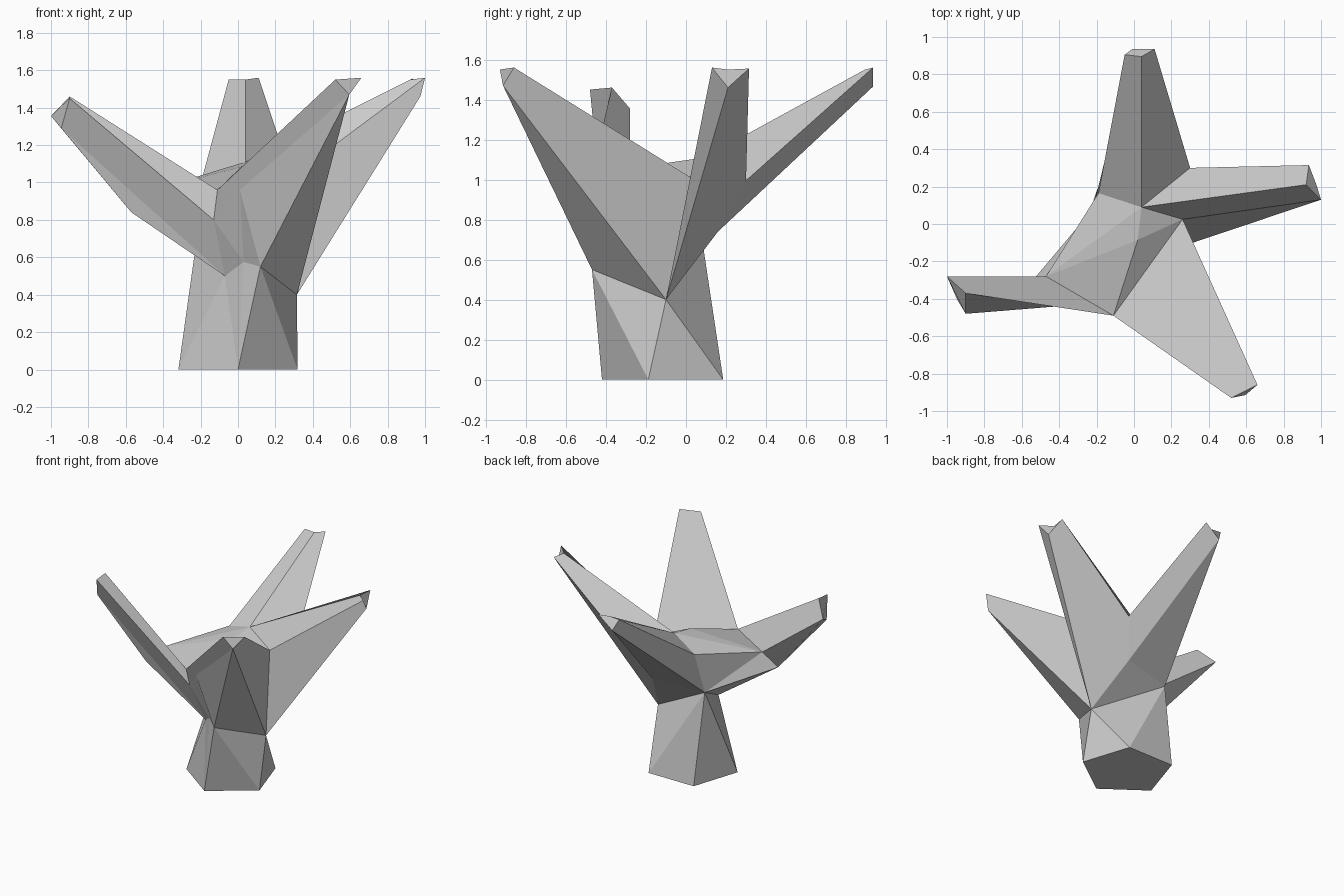
import bpy, bmesh, math

if "Cube" in bpy.data.objects:
    bpy.data.objects.remove(bpy.data.objects["Cube"])

bm = bmesh.new()

# Joints where the limbs meet the trunk and each other
joints = {
    'A': (0.12, -0.47, 0.55), 'B': (0.315, -0.10, 0.40), 'C': (0.18, 0.16, 0.74),
    'D': (-0.22, 0.08, 0.705), 'E': (-0.07, -0.305, 0.50), 'F': (0.30, 0.30, 0.995),
    'G': (-0.11, -0.49, 0.96), 'H': (-0.47, -0.28, 0.955), 'K': (-0.19, 0.165, 1.03),
    'L': (-0.57, -0.335, 0.84), 'M': (0.04, 0.09, 1.11), 'N': (0.26, 0.025, 1.01),
    'O': (0.02, -0.085, 1.085), 'X': (-0.13, -0.418, 0.80), 'Y': (0.01, -0.537, 0.96),
    'Z': (0.03, -0.40, 0.575),
}
P = {k: bm.verts.new(co) for k, co in joints.items()}

# Five-sided foot, numbered 0-4 counter-clockwise from the front corner
for i in range(5):
    a = math.radians(-90 + 72 * i)
    P[str(i)] = bm.verts.new((0.335 * math.cos(a), -0.085 + 0.335 * math.sin(a), 0))


def faces(names):
    for f in names.split():
        bm.faces.new([P[c] for c in f])


def limb(root, tip, order):
    """Bridge a ring of joints to a smaller tip ring and cap the end."""
    ends = [bm.verts.new(co) for co in tip]
    n = len(root)
    for i in range(n):
        j = (i + 1) % n
        p, q = ends[order[i]], ends[order[j]]
        ring = [P[root[i]], P[root[j]], q]
        bm.faces.new(ring if p is q else ring + [p])
    bm.faces.new(ends)


# Trunk
faces("43210 01A 1BA 12B 2DB 23D 34D 4ED 40E 0ZE 0AZ")
# Crown between the limbs
faces("KHM MHO OHG MON OGN KDH DLH DEL GXY XEZ XZY ZAY BDC")

# Four limbs
limb("HGXEL", [(-1.0, -0.28, 1.355), (-0.90, -0.37, 1.46),
               (-0.90, -0.48, 1.45), (-0.945, -0.405, 1.29)], [0, 1, 2, 3, 3])
limb("GNBAY", [(0.52, -0.93, 1.55), (0.66, -0.86, 1.56),
               (0.595, -0.915, 1.47)], [0, 1, 2, 2, 2])
limb("NMFCB", [(1.0, 0.13, 1.56), (0.92, 0.21, 1.55),
               (0.935, 0.315, 1.555), (0.975, 0.21, 1.46)], [0, 1, 2, 3, 3])
limb("MKDCF", [(0.04, 0.895, 1.55), (-0.05, 0.905, 1.55),
               (-0.01, 0.935, 1.465), (0.11, 0.935, 1.56)], [0, 1, 2, 2, 3])

bmesh.ops.recalc_face_normals(bm, faces=bm.faces)
mesh = bpy.data.meshes.new("tree_stump")
bm.to_mesh(mesh)
bm.free()
bpy.context.collection.objects.link(bpy.data.objects.new("tree_stump", mesh))
